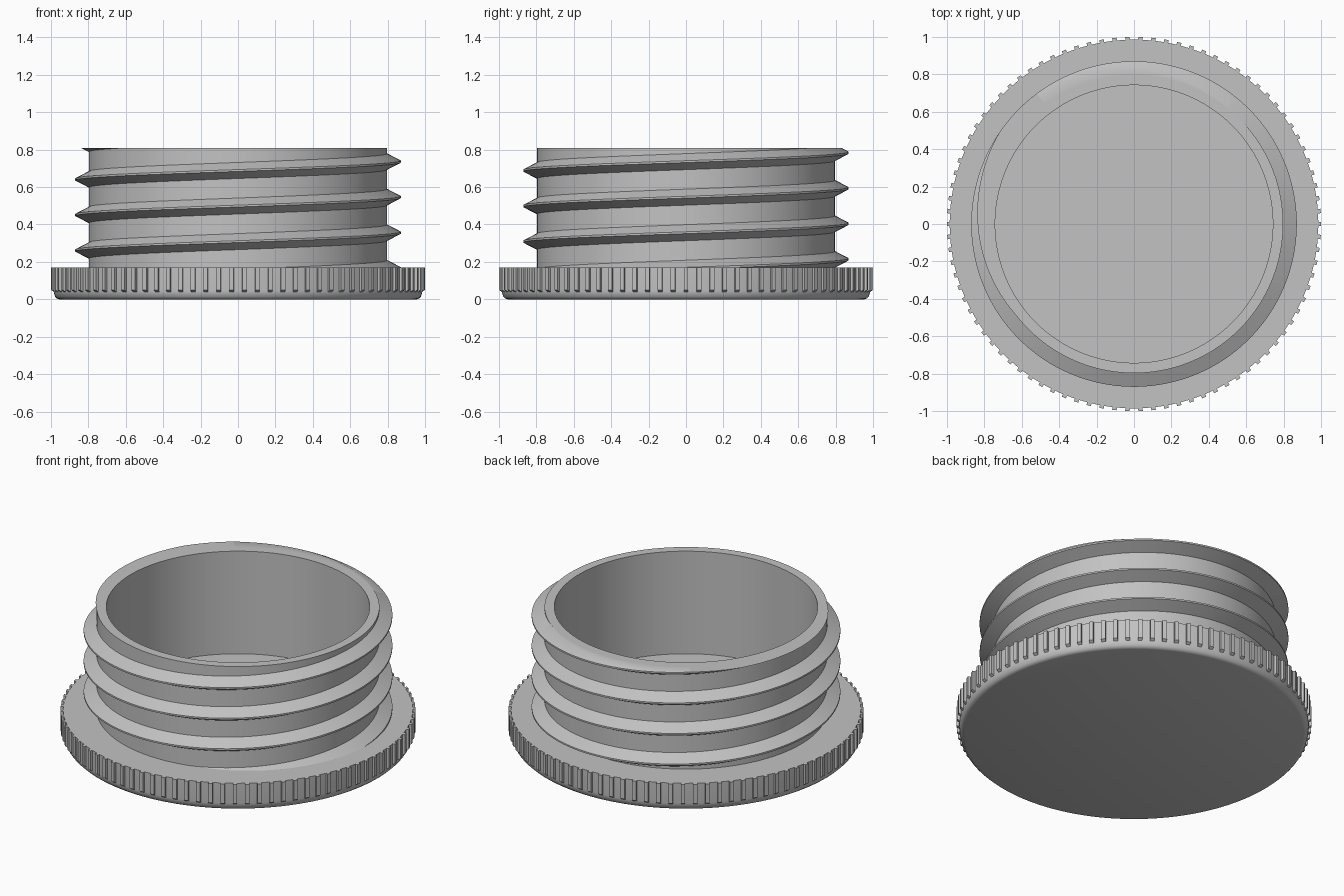
import bpy, bmesh
from math import sin, cos, pi, radians

if "Cube" in bpy.data.objects:
    bpy.data.objects.remove(bpy.data.objects["Cube"], do_unlink=True)

GREY = (0.54, 0.54, 0.54, 1)
mat = bpy.data.materials.new("plain grey")
mat.use_nodes = True
mat.diffuse_color = GREY
mat.node_tree.nodes["Principled BSDF"].inputs["Base Color"].default_value = GREY

RIM_TOP, TOP = 0.17, 0.808
NECK_R, BORE_R = 0.797, 0.742


def finish(name, bm):
    bmesh.ops.recalc_face_normals(bm, faces=bm.faces)
    mesh = bpy.data.meshes.new(name)
    bm.to_mesh(mesh)
    bm.free()
    mesh.materials.append(mat)
    ob = bpy.data.objects.new(name, mesh)
    bpy.context.collection.objects.link(ob)
    bpy.ops.object.select_all(action='DESELECT')
    ob.select_set(True)
    bpy.context.view_layer.objects.active = ob
    bpy.ops.object.shade_smooth_by_angle(angle=radians(30))
    return ob


def lathe(name, profile, closed=False, steps=180):
    """Spin a (radius, height) profile around the z axis."""
    bm = bmesh.new()
    verts = [bm.verts.new((r, 0, z)) for r, z in profile]
    pairs = list(zip(verts, verts[1:]))
    if closed:
        pairs.append((verts[-1], verts[0]))
    edges = [bm.edges.new(p) for p in pairs]
    bmesh.ops.spin(bm, geom=verts + edges, cent=(0, 0, 0), axis=(0, 0, 1),
                   angle=2 * pi, steps=steps)
    bmesh.ops.remove_doubles(bm, verts=bm.verts, dist=1e-5)
    return finish(name, bm)


# Solid cap disc with rounded lower edge, and the hollow neck above it
lathe("cap_rim", [(0, 0), (0.955, 0), (0.967, 0.004), (0.977, 0.014), (0.984, 0.035),
                  (0.985, 0.045), (0.985, RIM_TOP), (0, RIM_TOP)])
lathe("neck", [(NECK_R, RIM_TOP), (NECK_R, TOP), (BORE_R, TOP), (BORE_R, RIM_TOP)], closed=True)

# Grip ribs around the rim, ending just above the rounded edge
bm = bmesh.new()
RIBS = 90
section = [(0.96, RIM_TOP), (1.0, RIM_TOP), (1.0, 0.05), (0.982, 0.038), (0.96, 0.038)]
for i in range(RIBS):
    a = 2 * pi * i / RIBS
    sides = []
    for w in (-0.012, 0.012):
        sides.append([bm.verts.new((r * cos(a) - w * sin(a), r * sin(a) + w * cos(a), z))
                      for r, z in section])
    bm.faces.new(sides[0])
    bm.faces.new(sides[1][::-1])
    for k in range(len(section)):
        j = (k + 1) % len(section)
        bm.faces.new((sides[0][k], sides[1][k], sides[1][j], sides[0][j]))
finish("grip_ribs", bm)

# Helical thread, starting inside the rim and trimmed flat at the neck top
PITCH, PER_TURN = 0.19, 144
START, END = -1.35, 2.75          # turns, measured from +x
ridge = [(NECK_R - 0.004, -0.045), (0.87, -0.005), (0.87, 0.005), (NECK_R - 0.004, 0.045)]
bm = bmesh.new()
count = int((END - START) * PER_TURN)
rings = []
for i in range(count + 1):
    turn = START + i / PER_TURN
    a = 2 * pi * turn
    height = 0.356 + PITCH * turn
    rings.append([bm.verts.new((r * cos(a), r * sin(a), height + dz)) for r, dz in ridge])
for lower, upper in zip(rings, rings[1:]):
    for k in range(4):
        j = (k + 1) % 4
        bm.faces.new((lower[k], lower[j], upper[j], upper[k]))
bm.faces.new(rings[0])
bm.faces.new(rings[-1][::-1])
bmesh.ops.bisect_plane(bm, geom=bm.verts[:] + bm.edges[:] + bm.faces[:],
                       plane_co=(0, 0, TOP), plane_no=(0, 0, 1), clear_outer=True)
bmesh.ops.holes_fill(bm, edges=[e for e in bm.edges if e.is_boundary], sides=0)
bmesh.ops.triangulate(bm, faces=[f for f in bm.faces if len(f.verts) > 4])
finish("screw_thread", bm)
